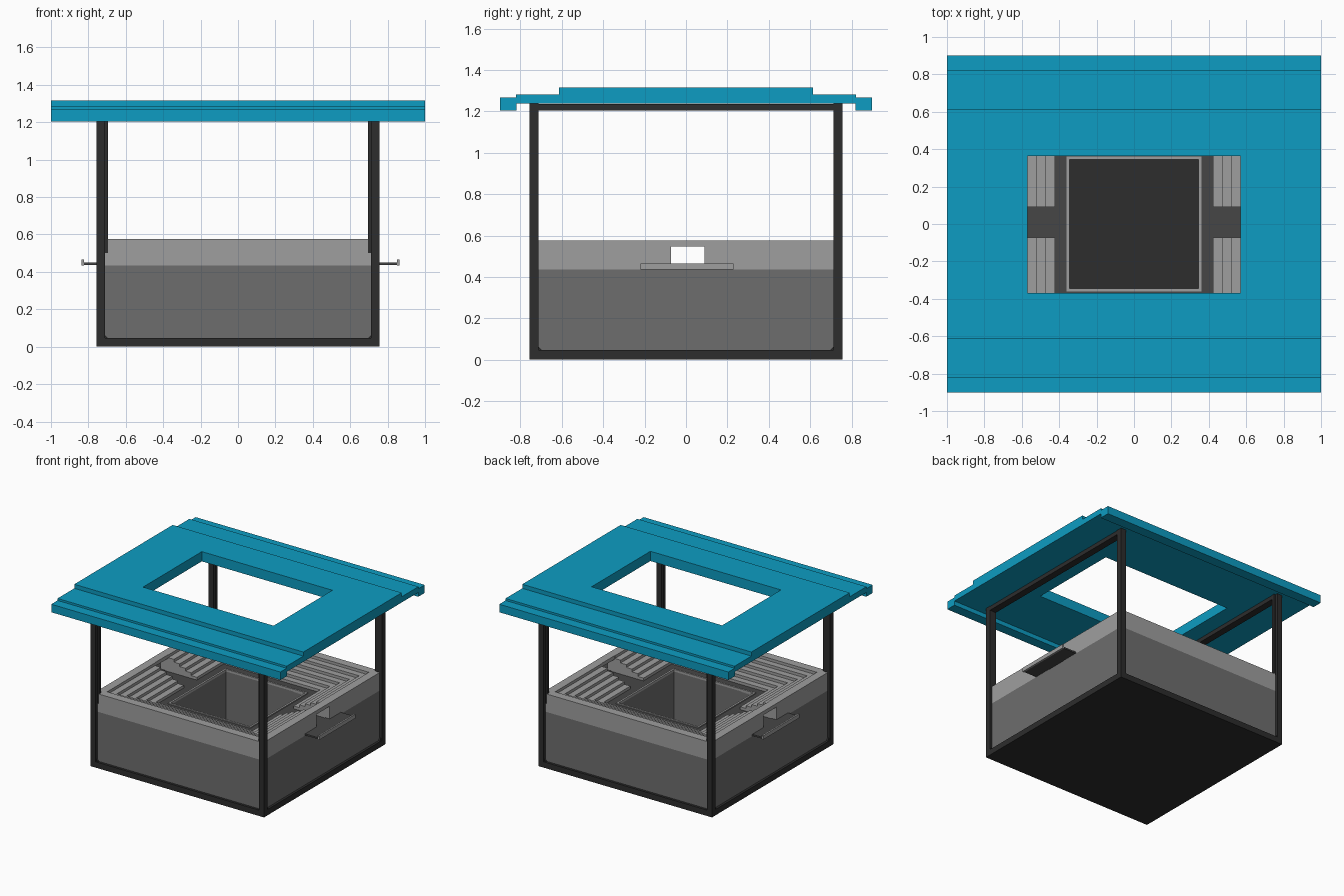
import bpy
import bmesh

cube = bpy.data.objects.get("Cube")
if cube:
    bpy.data.objects.remove(cube, do_unlink=True)


def material(name, r, g, b):
    m = bpy.data.materials.new(name)
    m.use_nodes = True
    m.diffuse_color = (r, g, b, 1)
    m.node_tree.nodes["Principled BSDF"].inputs["Base Color"].default_value = (r, g, b, 1)
    return m


BLUE = material("roof blue", 0.004, 0.335, 0.54)
BLACK = material("frame black", 0.026, 0.026, 0.026)
DARK = material("walkway dark grey", 0.061, 0.061, 0.061)
GREY = material("wall grey", 0.155, 0.155, 0.155)
LIGHT = material("seating light grey", 0.345, 0.345, 0.345)


def finish(name, bm, mat):
    bmesh.ops.recalc_face_normals(bm, faces=bm.faces)
    mesh = bpy.data.meshes.new(name)
    bm.to_mesh(mesh)
    bm.free()
    ob = bpy.data.objects.new(name, mesh)
    bpy.context.collection.objects.link(ob)
    mesh.materials.append(mat)
    return ob


def box(name, x, y, z, mat):
    """Box from (low, high) ranges on each axis."""
    bm = bmesh.new()
    bmesh.ops.create_cube(bm, size=1)
    for v in bm.verts:
        v.co = [(r[0] + r[1]) / 2 + c * (r[1] - r[0]) for c, r in zip(v.co, (x, y, z))]
    return finish(name, bm, mat)


def prism(name, outline, axis, low, high, mat):
    """Extrude an outline of (horizontal, z) points along the x (0) or y (1) axis."""
    bm = bmesh.new()

    def place(t, p):
        return (t, p[0], p[1]) if axis == 0 else (p[0], t, p[1])
    a, b = [[bm.verts.new(place(t, p)) for p in outline] for t in (low, high)]
    bm.faces.new(a)
    bm.faces.new(b)
    for i in range(len(outline)):
        bm.faces.new((a[i - 1], a[i], b[i], b[i - 1]))
    return finish(name, bm, mat)


def square_ring(name, profile, mat):
    """Sweep a closed profile of (half width, z) points round a square."""
    bm = bmesh.new()
    corners = ((-1, -1), (1, -1), (1, 1), (-1, 1))
    loops = [[bm.verts.new((sx * h, sy * h, z)) for sx, sy in corners] for h, z in profile]
    for k in range(len(loops)):
        a, b = loops[k - 1], loops[k]
        for i in range(4):
            bm.faces.new((a[i - 1], a[i], b[i], b[i - 1]))
    return finish(name, bm, mat)


def flat_ring(name, inner, outer, z0, z1, mat):
    return square_ring(name, [(inner, z0), (outer, z0), (outer, z1), (inner, z1)], mat)


def cut(ob, cutter):
    mod = ob.modifiers.new("cut", 'BOOLEAN')
    mod.operation = 'DIFFERENCE'
    mod.solver = 'EXACT'
    mod.object = cutter
    bpy.context.view_layer.objects.active = ob
    bpy.ops.object.modifier_apply(modifier=mod.name)
    bpy.data.objects.remove(cutter, do_unlink=True)


def span(s, a, b):
    """Range a..b on the side given by sign s."""
    return tuple(sorted((s * a, s * b)))


# Roof: stepped section along x, with a rectangular opening
half = [(0.82, 1.238), (0.82, 1.204), (0.9, 1.204), (0.9, 1.267),
        (0.82, 1.267), (0.82, 1.283), (0.613, 1.283), (0.613, 1.315)]
# the upper step sits a hair inside the lip so the section stays clean
half[4], half[5] = (0.822, 1.267), (0.822, 1.283)
section = half + [(-y, z) for y, z in reversed(half)]
roof = prism("roof", section, 0, -1, 1, BLUE)
cut(roof, box("roof_cutter", (-0.57, 0.57), (-0.37, 0.363), (1, 1.5), BLUE))

# Frame: base slab, corner posts, side beams and corner gussets
F = 0.757
box("base", (-F, F), (-F, F), (0, 0.046), BLACK)
G = 0.018
for sx in (-1, 1):
    box("side_beam", span(sx, 0.7, F - 0.002), (-0.72, 0.72), (1.205, 1.237), BLACK)
    for sy in (-1, 1):
        box("corner_post", span(sx, 0.712, F), span(sy, 0.713, F), (0.04, 1.238), BLACK)
        box("post_inner_strip", span(sx, 0.696, 0.73), span(sy, 0.715, 0.738),
            (0.5, 1.236), BLACK)
        for axis, (s, t) in enumerate(((sy, sx), (sx, sy))):
            tri = [(s * 0.715, 0.045), (s * (0.713 - G), 0.045), (s * 0.713, 0.045 + G)]
            prism("corner_gusset", tri, axis, *span(t, 0.72, 0.748), BLACK)

# Lower body around the central pit, walkway and pit rim
W = 0.738
flat_ring("lower_wall", 0.345, W, 0.04, 0.435, GREY)
flat_ring("walkway", 0.357, 0.725, 0.43, 0.445, DARK)
flat_ring("pit_rim", 0.345, 0.36, 0.43, 0.453, LIGHT)

# Seating tiers rising outward to the wall top
steps, tread, z0, top = 6, 0.05, 0.445, 0.577
profile = [(W, 0.435), (W, top)]
for i in reversed(range(steps)):
    r = 0.422 + tread * i
    z = z0 + (top - z0) * i / steps
    profile += [(r, z + (top - z0) / steps), (r, z if i else 0.435)]
stands = square_ring("seating_tiers", profile, LIGHT)

# Aisle between the tiers, and the window through the outer wall
for s in (-1, 1):
    cut(stands, box("aisle_cutter", span(s, 0.3, 0.675), (-0.073, 0.09), (0.4, 0.7), LIGHT))
    cut(stands, box("window_cutter", span(s, 0.6, 0.8), (-0.073, 0.09), (0.4, 0.548), LIGHT))

# Balcony trays outside the windows
for s, end in ((-1, 0.837), (1, 0.864)):
    box("balcony_floor", span(s, 0.7, end - 0.002), (-0.218, 0.228), (0.437, 0.449), DARK)
    box("balcony_lip", span(s, end - 0.013, end), (-0.22, 0.23), (0.435, 0.466), LIGHT)
